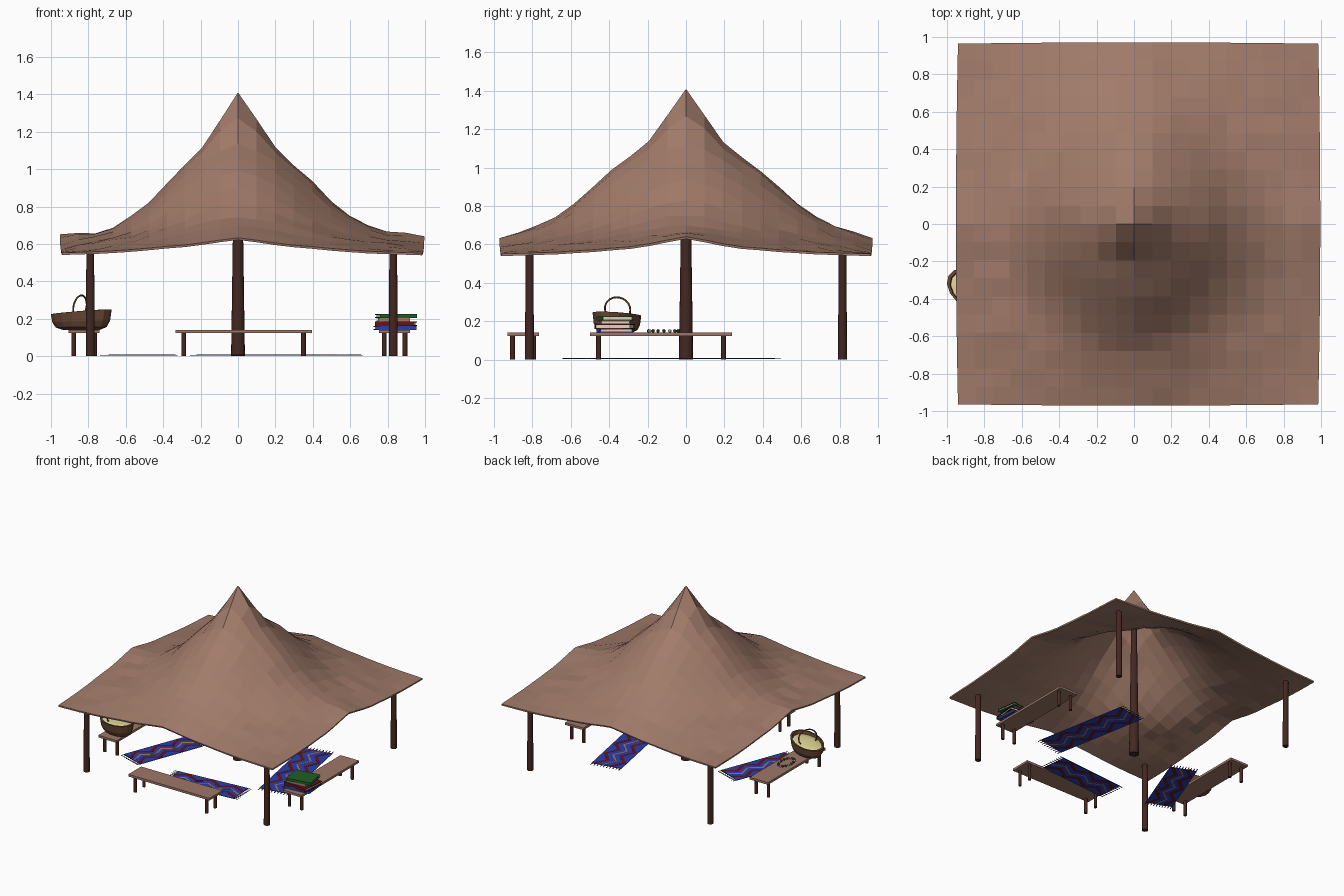
import bpy, bmesh, math, random
from math import sin, cos, pi, radians
from mathutils import Matrix, Vector

if "Cube" in bpy.data.objects:
    bpy.data.objects.remove(bpy.data.objects["Cube"])

random.seed(4)


def mat(name, r, g, b):
    m = bpy.data.materials.new(name)
    m.diffuse_color = (r, g, b, 1)
    m.use_nodes = True
    m.node_tree.nodes["Principled BSDF"].inputs["Base Color"].default_value = m.diffuse_color
    return m


CLOTH = mat("cloth", .36, .20, .145)
PLANK = mat("plank", .34, .185, .135)
WOOD = mat("dark_wood", .06, .021, .015)
BLUE = mat("blue", .025, .05, .42)
RED = mat("red", .11, .008, .015)
TAN = mat("tan", .36, .19, .12)
GREEN = mat("green", .015, .11, .02)
CREAM = mat("cream", .72, .68, .55)
GRAIN = mat("grain", .75, .68, .30)
WICKER = mat("wicker", .14, .065, .035)
FRINGE = mat("fringe", .01, .012, .04)


def finish(bm, name, material, matrix=None):
    me = bpy.data.meshes.new(name)
    bmesh.ops.recalc_face_normals(bm, faces=bm.faces)
    bm.to_mesh(me)
    bm.free()
    ob = bpy.data.objects.new(name, me)
    bpy.context.collection.objects.link(ob)
    me.materials.append(material)
    if matrix:
        ob.matrix_world = matrix
    return ob


def boxes(name, material, items, matrix=None):
    """items: list of (centre, size)"""
    bm = bmesh.new()
    for c, s in items:
        bmesh.ops.create_cube(bm, size=1, matrix=Matrix.Translation(c) @ Matrix.Diagonal((*s, 1)))
    return finish(bm, name, material, matrix)


def post(name, x, y, h, r1, r2, sides=12):
    bm = bmesh.new()
    bmesh.ops.create_cone(bm, cap_ends=True, segments=sides, radius1=r1, radius2=r2, depth=h,
                          matrix=Matrix.Translation((x, y, h / 2)))
    return finish(bm, name, WOOD)


# Canopy: grid draped from the central peak, with different falls along x and y
FALL_Y = [(0, 1.41), (.2, 1.125), (.4, .975), (.55, .84), (.67, .745), (.8, .675), (.97, .605),
          (1.1, .573), (1.2, .56), (1.4, .55)]
FALL_X = [(0, 1.41), (.2, 1.115), (.4, .93), (.52, .81), (.66, .705), (.8, .645), (.97, .605),
          (1.1, .573), (1.2, .56), (1.4, .55)]


def lerp_table(table, r):
    for (r0, z0), (r1, z1) in zip(table, table[1:]):
        if r <= r1:
            return z0 + (z1 - z0) * (r - r0) / (r1 - r0)
    return table[-1][1]


def drape(x, y):
    r = math.hypot(x, y)
    rs = math.hypot(x * (1.06 if x < 0 and r < .8 else 1), y)
    k = (y / r) ** 4 if r else 0
    z = lerp_table(FALL_X, rs) * (1 - k) + lerp_table(FALL_Y, r) * k
    # slack on the diagonals, ridges running out to the middle of each side
    if r:
        z -= .03 * (2 * x * y / r ** 2) ** 2 * max(0, 1 - abs(r - .55) / .45)
    ridge = max(0, 1 - min(abs(x), abs(y)) / .25) * min(1, max(0, r - .65) / .3)
    return z + ridge * (.042 if abs(x) > abs(y) else .028)


N = 20
bm = bmesh.new()
bmesh.ops.create_grid(bm, x_segments=N, y_segments=N, size=1)
for v in bm.verts:
    s, t = v.co.x, v.co.y
    x = s * .963 + .022 * abs(s) + .011 * s * (1 - t * t)
    y = t * .964 + .007 * t * (1 - s * s)
    noise = 0 if max(abs(s), abs(t)) > .95 or abs(s) + abs(t) < .05 else .005
    v.co = (x, y, drape(x, y) + random.uniform(-noise, noise))
canopy = finish(bm, "canopy", CLOTH)
sol = canopy.modifiers.new("thickness", "SOLIDIFY")
sol.thickness = .012
sol.offset = -1 if canopy.data.polygons[0].normal.z > 0 else 1

# Poles
post("centre_pole", 0, 0, 1.36, .037, .017, 16)
for px in (-.79, .83):
    for py in (-.815, .815):
        post("corner_pole", px, py, .556, .023, .021)


# Benches
def bench(name, cx, cy, lx, ly):
    boxes(name + "_seat", PLANK, [((cx, cy, .132), (lx, ly, .018))])
    ix, iy = (.045, .027) if lx > ly else (.027, .045)
    for sx in (-1, 1):
        for sy in (-1, 1):
            post(name + "_leg", cx + sx * (lx / 2 - ix), cy + sy * (ly / 2 - iy), .124, .0125, .0125)


bench("front_bench", .03, -.848, .73, .165)
bench("right_bench", .837, -.13, .165, .74)
bench("left_bench", -.823, -.13, .165, .74)


# Rugs with zigzag bands and fringes
def rug(name, cx, cy, length, width, angle):
    M = Matrix.Translation((cx, cy, 0)) @ Matrix.Rotation(radians(angle), 4, "Z")
    body = length - .06
    boxes(name, BLUE, [((0, 0, .005), (body, width, .004))], M)
    n = max(4, 2 * round(body / .19))
    for off, th, m in ((-.27, .03, RED), (0, .014, TAN), (.27, .03, RED)):
        bm = bmesh.new()
        rows = []
        for i in range(n + 1):
            x = -body / 2 + body * i / n
            y = off * width + (.14 * width if i % 2 else -.14 * width)
            rows.append([bm.verts.new((x, y + dy, z)) for dy, z in
                         ((-th / 2, .0025), (th / 2, .0025), (th / 2, .0075), (-th / 2, .0075))])
        for a, b in zip(rows, rows[1:]):
            for k in range(4):
                bm.faces.new((a[k], a[(k + 1) % 4], b[(k + 1) % 4], b[k]))
        bm.faces.new(rows[0])
        bm.faces.new(rows[-1])
        finish(bm, name + "_zigzag", m, M)
    boxes(name + "_fringe", FRINGE,
          [((s * (body / 2 + .014), width * (k / 9 - .5) * .95, .005), (.032, .005, .003))
           for s in (-1, 1) for k in range(10)], M)


rug("right_rug", .475, .065, .83, .24, 100.5)
rug("front_rug", .075, -.515, .65, .21, 5)
rug("left_rug", -.53, -.2, .62, .21, 69)


# Stack of books
def book(name, cover, cx, z, lx, ly, h, angle):
    M = Matrix.Translation((cx, -.37, z)) @ Matrix.Rotation(radians(angle), 4, "Z")
    t = .005
    boxes(name + "_cover", cover, [((0, 0, t / 2), (lx, ly, t)), ((0, 0, h - t / 2), (lx, ly, t)),
                                   ((0, -ly / 2 + t / 2, h / 2), (lx, t, h))], M)
    boxes(name + "_pages", CREAM, [((0, 0, h / 2), (lx - .014, ly - .014, h - 2 * t))], M)


book("blue_book", BLUE, .84, .141, .215, .175, .020, 5)
book("red_book", RED, .845, .161, .205, .19, .024, -6)
book("tan_book", TAN, .83, .185, .17, .155, .020, 3)
book("green_book", GREEN, .845, .205, .20, .165, .021, 9)

# Basket: tilted oval bowl with grain and a hoop handle
BM = Matrix.Translation((-.838, -.36, 0)) @ Matrix.Rotation(radians(-28), 4, "Z")


def oval(name, rings, material):
    bm = bmesh.new()
    S = 16
    loops = []
    for s, z in rings:
        ring = []
        for i in range(S):
            u, w = .175 * s * cos(2 * pi * i / S), .11 * s * sin(2 * pi * i / S)
            ring.append(bm.verts.new((u, w, z + .08 * u * (z - .141) / .1)))
        loops.append(ring)
    for a, b in zip(loops, loops[1:]):
        for i in range(S):
            j = (i + 1) % S
            bm.faces.new((a[i], a[j], b[j], b[i]))
    bm.faces.new(loops[0])
    bm.faces.new(loops[-1])
    return finish(bm, name, material, BM)


oval("basket", [(.62, .141), (.84, .155), (.95, .185), (1, .237), (.9, .238), (.85, .2)], WICKER)
oval("basket_grain", [(.86, .201), (.87, .215), (.5, .226), (.15, .229)], GRAIN)

cu = bpy.data.curves.new("basket_handle", "CURVE")
cu.dimensions = "3D"
cu.bevel_depth = .005
cu.bevel_resolution = 1
sp = cu.splines.new("POLY")
sp.points.add(16)
for i, p in enumerate(sp.points):
    a = radians(-35) + radians(250) * i / 16
    p.co = (-.008 + .01 * sin(a), .075 * cos(a), .263 + .062 * sin(a), 1)
handle = bpy.data.objects.new("basket_handle", cu)
bpy.context.collection.objects.link(handle)
cu.materials.append(WICKER)
handle.matrix_world = BM

# Bead necklace on the left bench
for i in range(16):
    a = 2 * pi * i / 16
    bm = bmesh.new()
    bmesh.ops.create_uvsphere(bm, u_segments=8, v_segments=6, radius=.009)
    finish(bm, "bead", (GREEN, CREAM, WICKER)[i % 3],
           Matrix.Translation((-.823 + .045 * cos(a), -.115 + .08 * sin(a), .150)))
